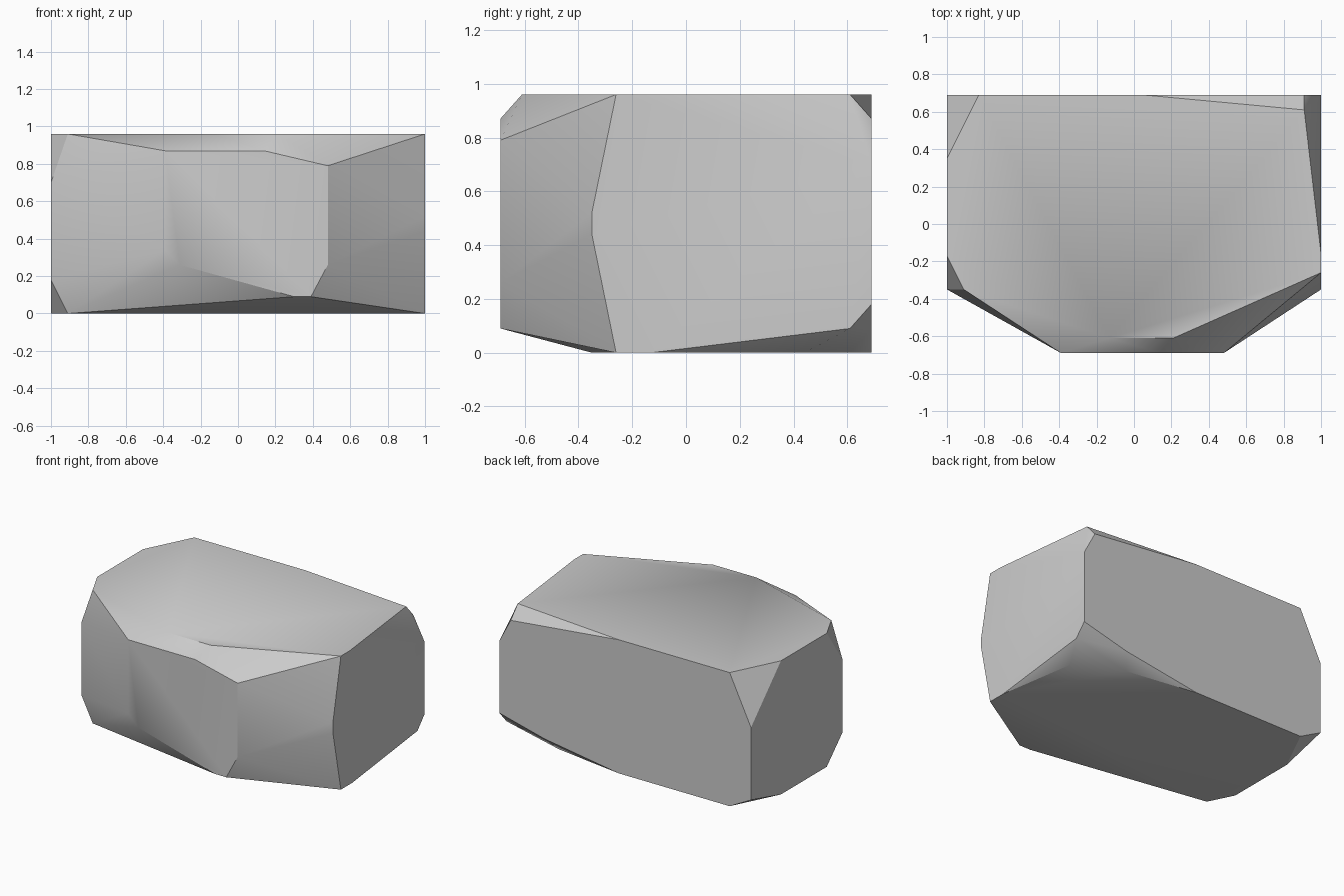
import bpy
import bmesh
import math

cube = bpy.data.objects.get("Cube")
if cube:
    bpy.data.objects.remove(cube, do_unlink=True)

WIDTH, DEPTH, HEIGHT = 1.0, 0.69, 0.96


def stone_material():
    mat = bpy.data.materials.new("stone_grey")
    mat.use_nodes = True
    colour = (0.6, 0.6, 0.6, 1)
    mat.diffuse_color = colour
    shader = next(n for n in mat.node_tree.nodes if n.type == 'BSDF_PRINCIPLED')
    shader.inputs["Base Color"].default_value = colour
    return mat


def outline(axis, level, pairs):
    """Lift a flat outline onto the plane where the axis equals the level."""
    points = []
    for pair in pairs:
        point = list(pair)
        point.insert(axis, level)
        points.append(point)
    return points


# Flat sides of the boulder, each as the outline left after chipping its corners
top_side = outline(2, HEIGHT, [
    (-.83, DEPTH), (-WIDTH, .35), (-WIDTH, -.17), (-.91, -.35), (-.13, -.61),
    (.21, -.61), (WIDTH, -.26), (WIDTH, -.16), (.91, .61), (.05, DEPTH)])
under_side = outline(2, 0, [
    (-.83, DEPTH), (-WIDTH, .35), (-WIDTH, -.17), (-.91, -.35),
    (WIDTH, -.26), (WIDTH, -.13), (.91, .44), (.58, .61), (.05, DEPTH)])
front_side = outline(1, -DEPTH, [
    (-.39, .87), (.14, .87), (.48, .79), (.48, .26),
    (.39, .09), (.3, .09), (-.31, .26), (-.39, .34)])
back_side = outline(1, DEPTH, [
    (-WIDTH, .61), (-WIDTH, .09), (.64, .09),
    (WIDTH, .18), (WIDTH, .7), (.91, .87)])
left_side = outline(0, WIDTH, [(.61, .09), (-.35, .44), (-.35, .52)])
right_side = outline(0, -WIDTH, [(-.35, .7), (-.35, .18)])

# Wrap the sides in one faceted skin
bm = bmesh.new()
for point in top_side + under_side + front_side + back_side + left_side + right_side:
    bm.verts.new(point)
hull = bmesh.ops.convex_hull(bm, input=bm.verts[:], use_existing_faces=False)
spare = {v for v in hull["geom_interior"] + hull["geom_unused"]
         if isinstance(v, bmesh.types.BMVert)}
bmesh.ops.delete(bm, geom=list(spare), context='VERTS')
bmesh.ops.dissolve_limit(bm, angle_limit=math.radians(1),
                         verts=bm.verts[:], edges=bm.edges[:])
bmesh.ops.recalc_face_normals(bm, faces=bm.faces[:])

mesh = bpy.data.meshes.new("boulder")
bm.to_mesh(mesh)
bm.free()
mesh.materials.append(stone_material())
boulder = bpy.data.objects.new("boulder", mesh)
bpy.context.collection.objects.link(boulder)

# Soften the shallow facets, keep the chipped edges crisp
bpy.ops.object.select_all(action='DESELECT')
boulder.select_set(True)
bpy.context.view_layer.objects.active = boulder
bpy.ops.object.shade_smooth_by_angle(angle=math.radians(30))
